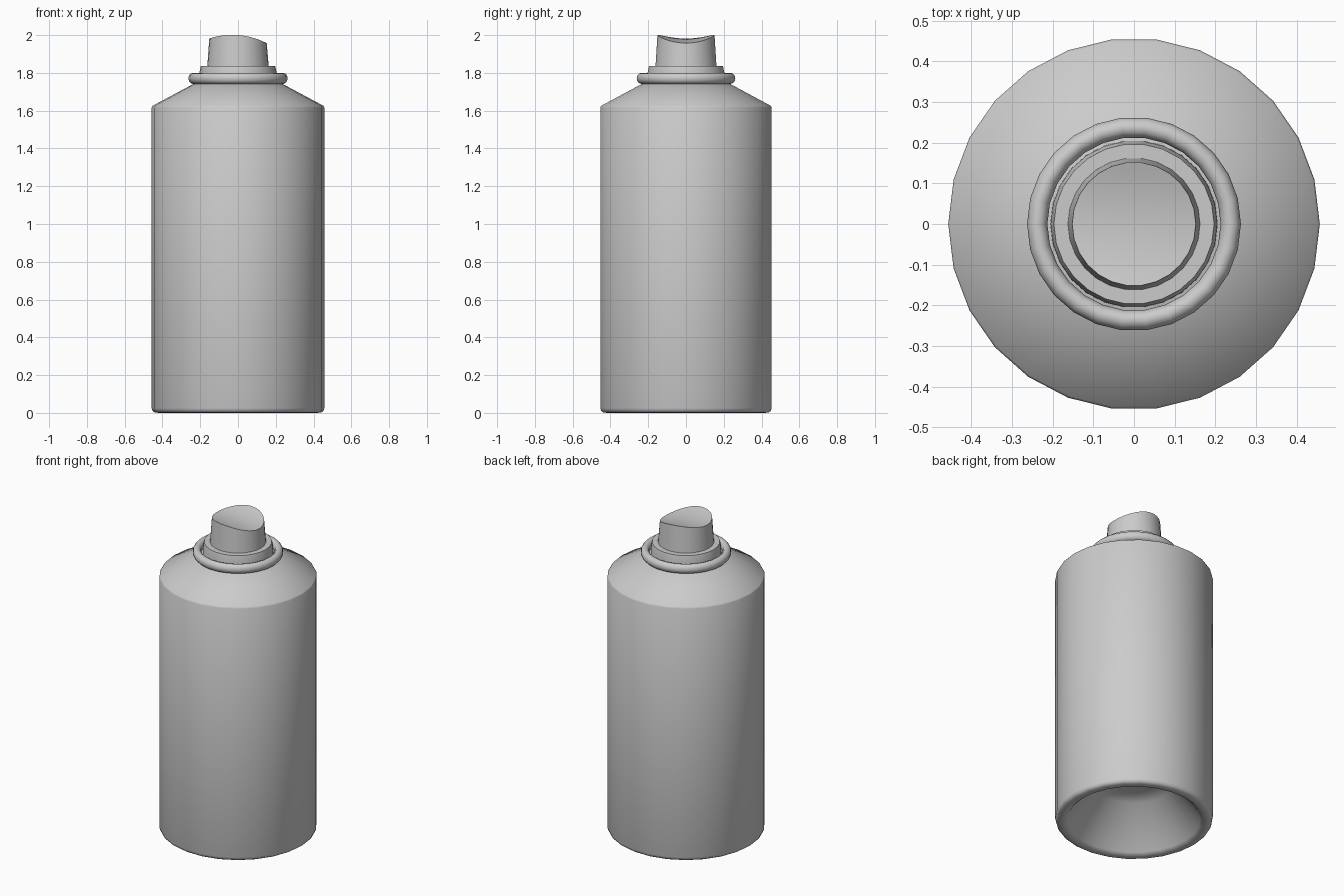
import bpy, bmesh
from math import cos, sin, pi, radians

if "Cube" in bpy.data.objects:
    bpy.data.objects.remove(bpy.data.objects["Cube"])

SIDES = 26


def finish(name, bm, angle):
    bmesh.ops.remove_doubles(bm, verts=bm.verts, dist=1e-5)
    bmesh.ops.recalc_face_normals(bm, faces=bm.faces)
    mesh = bpy.data.meshes.new(name)
    bm.to_mesh(mesh)
    bm.free()
    obj = bpy.data.objects.new(name, mesh)
    bpy.context.collection.objects.link(obj)
    bpy.ops.object.select_all(action='DESELECT')
    obj.select_set(True)
    bpy.context.view_layer.objects.active = obj
    bpy.ops.object.shade_smooth_by_angle(angle=radians(angle))
    return obj


def revolve(name, rings, angle=50):
    """Skin a list of ring functions, each mapping an angle to a point."""
    bm = bmesh.new()
    loops = [[bm.verts.new(ring(2 * pi * i / SIDES)) for i in range(SIDES)]
             for ring in rings]
    for a, b in zip(loops, loops[1:]):
        for i in range(SIDES):
            j = (i + 1) % SIDES
            bm.faces.new((a[i], a[j], b[j], b[i]))
    return finish(name, bm, angle)


def circle(r, z):
    return lambda t: (r * cos(t), r * sin(t), z)


def lathe(name, profile, angle=50):
    return revolve(name, [circle(r, z) for r, z in profile], angle)


# Can body with hollow underside, rounded foot and sloping shoulder
lathe("can_body", [
    (0, 0.27), (0.12, 0.265), (0.22, 0.25), (0.385, 0.015), (0.40, 0.003),
    (0.42, 0), (0.44, 0.002), (0.452, 0.01), (0.457, 0.025),
    (0.457, 1.617), (0.452, 1.626), (0.235, 1.742), (0.19, 1.75), (0, 1.75)], 70)

# Rolled rim around the neck
lathe("neck_rim", [(0.238 + 0.025 * cos(2 * pi * k / 12),
                    1.771 + 0.029 * sin(2 * pi * k / 12)) for k in range(13)])

# Valve collar
lathe("valve_collar", [(0.206, 1.745), (0.205, 1.80), (0.197, 1.836), (0, 1.836)])


# Spray button: tapered wall with a saddle-shaped finger rest on top
def saddle(r):
    def point(t):
        x, y = r * cos(t), r * sin(t)
        return (x, y, 1.976 - 0.08 * x - 0.27 * x * x + 1.06 * y * y)
    return point


revolve("spray_button",
        [circle(0.163, 1.83)] + [saddle(0.152 * k / 6) for k in (6, 5, 4, 3, 2, 1, 0)])
